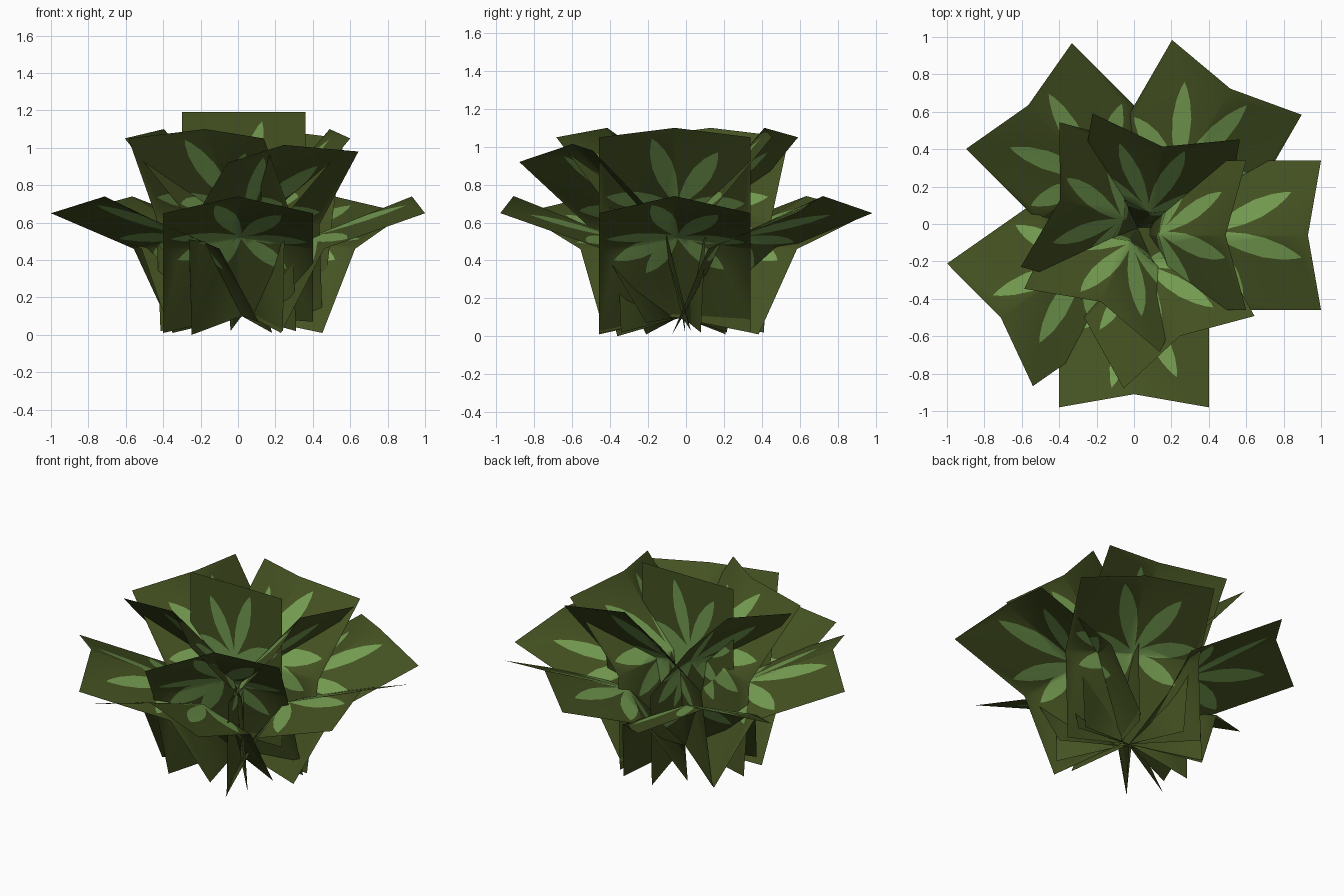
import bpy, math
from mathutils import Vector
from mathutils.geometry import delaunay_2d_cdt

if "Cube" in bpy.data.objects:
    bpy.data.objects.remove(bpy.data.objects["Cube"])


def material(name, rgb):
    m = bpy.data.materials.new(name)
    m.diffuse_color = (*rgb, 1)
    m.use_nodes = True
    m.node_tree.nodes["Principled BSDF"].inputs["Base Color"].default_value = m.diffuse_color
    return m


OLIVE = material("dark olive", (0.058, 0.083, 0.0155))
GREEN = material("leaf green", (0.178, 0.335, 0.083))

# Palmate leaf pattern in card space: u across (-0.4..0.4), v along (0..1)
HEART = Vector((0.015, 0.51))
TIPS = [(-0.12, 0.95), (0.23, 0.88), (-0.36, 0.62), (0.37, 0.58),
        (-0.32, 0.42), (0.26, 0.34), (-0.15, 0.31)]
ROOT = Vector((0.02, -0.02, 0))  # where all the leaf bases meet


def leaflet(tip):
    axis = Vector(tip) - HEART
    side = Vector((-axis.y, axis.x)).normalized()
    ts = [0.0, 0.2, 0.4, 0.6, 0.8, 0.93]
    ws = [0.007, 0.033, 0.053, 0.058, 0.042, 0.019]
    w = 0.8 + 0.5 * (axis.length - 0.2)
    left = [HEART + axis * t + side * k * w for t, k in zip(ts, ws)]
    right = [HEART + axis * t - side * k * w for t, k in zip(ts, ws)]
    return right + [HEART + axis] + left[::-1]


def inside(p, poly):
    hit = False
    for a, b in zip(poly, poly[1:] + poly[:1]):
        if (a.y > p.y) != (b.y > p.y):
            if p.x < (b.x - a.x) * (p.y - a.y) / (b.y - a.y) + a.x:
                hit = not hit
    return hit


# Flat card cut along its creases and leaflet outlines
def flat_card():
    pts = [Vector((u, v)) for v in (0, 0.5, 1) for u in (-0.4, 0, 0.4)]
    edges = [(0, 1), (1, 2), (3, 4), (4, 5), (6, 7), (7, 8)]
    edges += [(i, i + 3) for i in range(6)]
    polys = [leaflet(t) for t in TIPS]
    for poly in polys:
        n = len(pts)
        pts += poly
        edges += [(n + i, n + (i + 1) % len(poly)) for i in range(len(poly))]
    co, _, faces, *_ = delaunay_2d_cdt(pts, edges, [], 0, 1e-5)
    marks = []
    for f in faces:
        c = sum((co[i] for i in f), Vector((0, 0))) / len(f)
        marks.append(int(any(inside(c, p) for p in polys)))
    return co, faces, marks


CO, FACES, MARKS = flat_card()


# Bend the flat card: centre and edge profiles are (radius, height) rows
def card(name, base, degrees, centre, left, right, half=0.4, gather=True):
    a = math.radians(degrees)
    out = Vector((math.cos(a), math.sin(a), 0))
    across = Vector((-out.y, out.x, 0))
    base = Vector((*base, 0))
    verts = []
    for p in CO:
        row = 0 if p.y < 0.5 else 1
        t = (p.y - row * 0.5) / 0.5
        edge = left if p.x < 0 else right
        k = abs(p.x) / 0.4
        mid = Vector(centre[row]).lerp(Vector(centre[row + 1]), t)
        rim = Vector(edge[row]).lerp(Vector(edge[row + 1]), t)
        q = mid.lerp(rim, k)
        foot = base.lerp(ROOT, 1 - t) if gather and row == 0 else base
        verts.append(foot + Vector((0, 0, q.y)) + out * q.x
                     + across * p.x / 0.4 * half)
    me = bpy.data.meshes.new(name)
    me.from_pydata(verts, [], [list(f)[::-1] for f in FACES])
    me.materials.append(OLIVE)
    me.materials.append(GREEN)
    for poly, m in zip(me.polygons, MARKS):
        poly.material_index = m
        poly.use_smooth = True
    bpy.context.collection.objects.link(bpy.data.objects.new(name, me))


# Low spreading leaves
for i, (x, y, d) in enumerate([(0.06, -0.06, 0), (0.08, -0.03, 60),
                               (0.05, 0.02, 135), (0.0, 0.0, 215),
                               (0.0, -0.04, -90)]):
    card(f"outer_leaf_{i + 1}", (x, y), d,
         [(0.0, 0.10), (0.32, 0.52), (0.87, 0.74)],
         [(0.17, 0.01), (0.40, 0.46), (0.94, 0.65)],
         [(0.17, 0.07), (0.40, 0.46), (0.94, 0.65)],
         gather=d not in (0, -90))

# Upright inner leaves
for i, (x, y, d) in enumerate([(0.07, -0.06, 0), (0.08, 0.0, 80),
                               (0.01, 0.02, 165), (0.0, -0.035, 245)]):
    rim = [(0.17, 0.02), (0.18, 0.63), (0.53, 1.05)]
    card(f"inner_leaf_{i + 1}", (x, y), d,
         [(0.0, 0.10), (0.06, 0.68), (0.42, 1.10)], rim, rim,
         gather=d != 0)

# One inner leaf that leans further out
card("leaning_leaf", (-0.05, -0.065), -61,
     [(0.0, 0.10), (0.17, 0.63), (0.61, 1.015)],
     [(0.17, 0.0), (0.28, 0.57), (0.71, 0.92)],
     [(0.17, 0.03), (0.28, 0.59), (0.71, 0.98)])

# Straight vertical leaf in the middle
straight = [(0, 0.22), (0, 0.705), (0, 1.19)]
card("centre_leaf", (0.03, -0.06), 90, straight, straight, straight, 0.33,
     gather=False)
